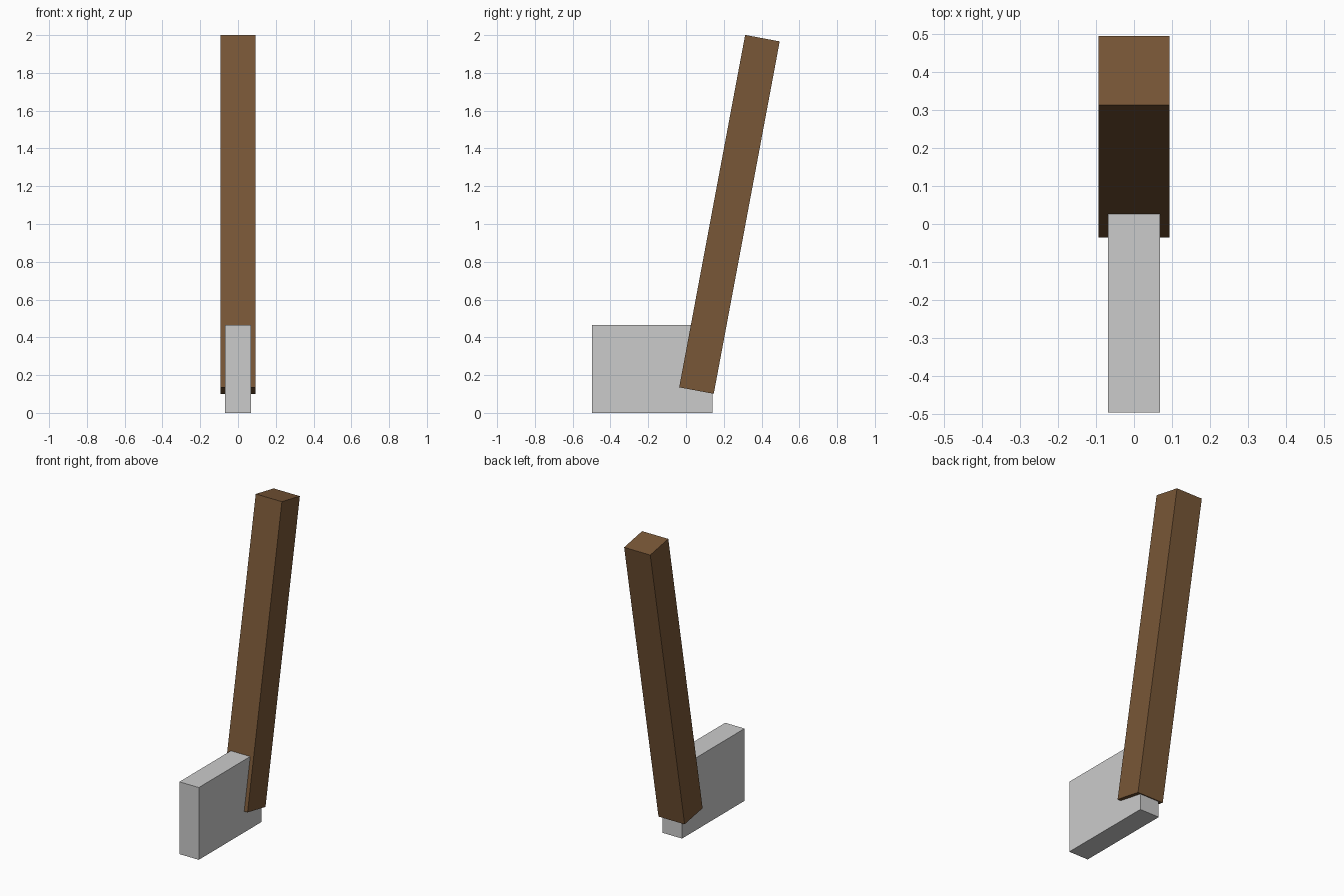
import bpy
from math import radians

if "Cube" in bpy.data.objects:
    bpy.data.objects.remove(bpy.data.objects["Cube"])


def box(name, centre, size, tilt=0.0):
    bpy.ops.mesh.primitive_cube_add(size=1, location=centre)
    ob = bpy.context.object
    ob.name = name
    ob.scale = size
    bpy.ops.object.transform_apply(location=False, rotation=False, scale=True)
    ob.rotation_euler.x = radians(tilt)
    return ob


# Grey block head, standing on the ground
box("head", (0, -0.179, 0.2325), (0.138, 0.636, 0.465))

# Square wooden handle, leaning back through the head
handle = box("handle", (0, 0.23, 1.051), (0.186, 0.186, 1.898), tilt=-10.6)
wood = bpy.data.materials.new("wood")
wood.diffuse_color = (0.19, 0.095, 0.038, 1)
wood.use_nodes = True
wood.node_tree.nodes["Principled BSDF"].inputs["Base Color"].default_value = wood.diffuse_color
handle.data.materials.append(wood)
